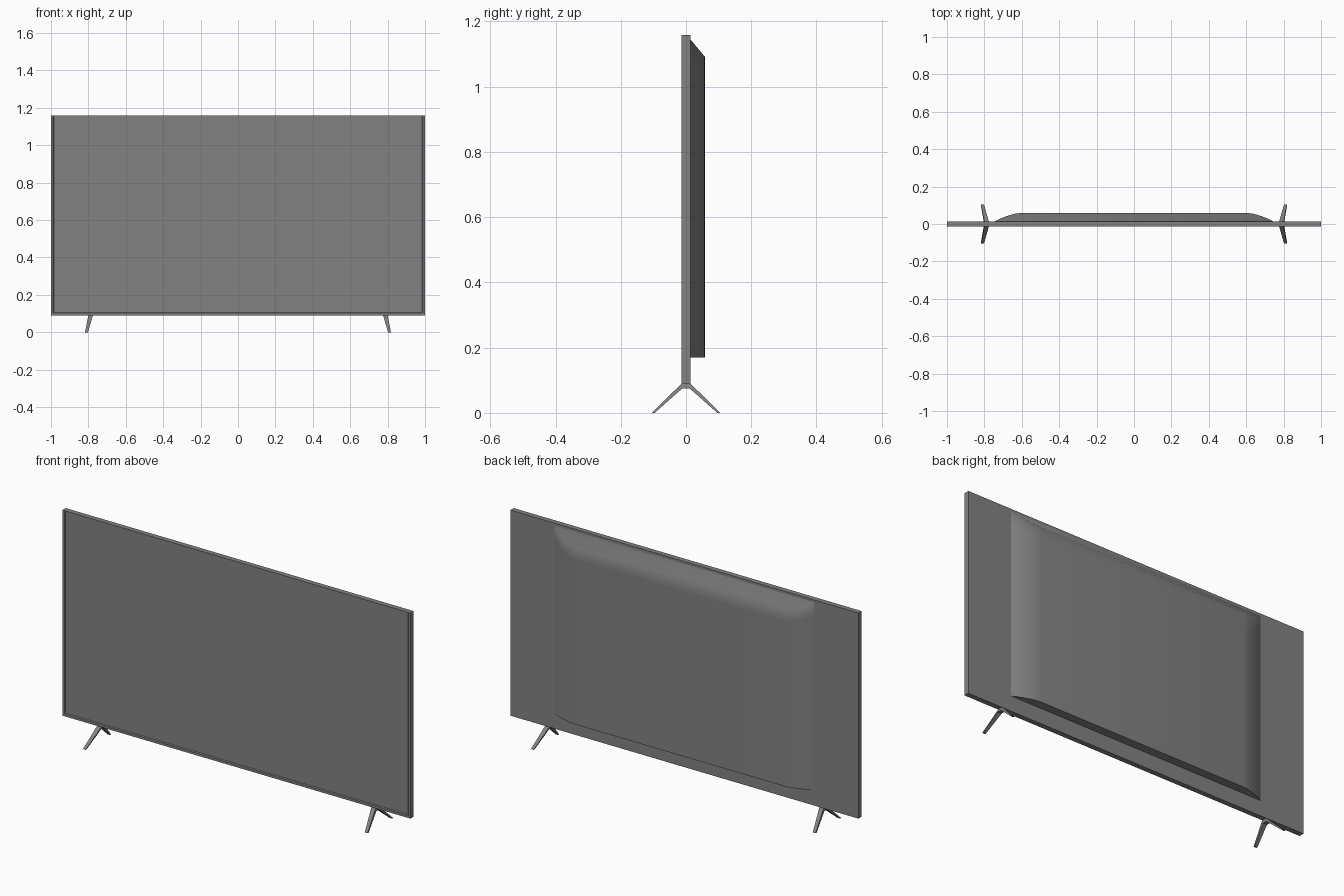
import bpy, bmesh

if "Cube" in bpy.data.objects:
    bpy.data.objects.remove(bpy.data.objects["Cube"])

TOP, BOTTOM, HALF_D = 1.158, 0.09, 0.0135

# Dark grey plastic for every part
dark = bpy.data.materials.new("dark_grey")
dark.diffuse_color = (0.225, 0.225, 0.225, 1)
dark.use_nodes = True
dark.node_tree.nodes["Principled BSDF"].inputs["Base Color"].default_value = dark.diffuse_color


def finish(bm, name, smooth=None):
    bmesh.ops.recalc_face_normals(bm, faces=bm.faces)
    me = bpy.data.meshes.new(name)
    bm.to_mesh(me)
    bm.free()
    me.materials.append(dark)
    ob = bpy.data.objects.new(name, me)
    bpy.context.collection.objects.link(ob)
    if smooth:
        bpy.ops.object.select_all(action='DESELECT')
        ob.select_set(True)
        bpy.context.view_layer.objects.active = ob
        bpy.ops.object.shade_smooth_by_angle(angle=smooth)
    return ob


def loft(bm, rings, caps=True):
    """Bridge equal-length closed rings of points."""
    vs = [[bm.verts.new(p) for p in r] for r in rings]
    n = len(rings[0])
    for a, b in zip(vs, vs[1:]):
        for i in range(n):
            j = (i + 1) % n
            bm.faces.new((a[i], a[j], b[j], b[i]))
    if caps:
        bm.faces.new(vs[0])
        bm.faces.new(vs[-1])


def rect(x, z0, z1, y):
    return [(-x, y, z0), (x, y, z0), (x, y, z1), (-x, y, z1)]


# Display panel: thin slab with a narrow bezel and a slightly recessed screen
bm = bmesh.new()
loft(bm, [rect(1, BOTTOM, TOP, HALF_D),
          rect(1, BOTTOM, TOP, -HALF_D),
          rect(0.988, BOTTOM + 0.012, TOP - 0.004, -HALF_D),
          rect(0.984, BOTTOM + 0.016, TOP - 0.005, -HALF_D + 0.004)])
finish(bm, "display_panel")

# Rear housing: curved-side profile, flat underside, sloped top blended smoothly
bm = bmesh.new()
side = [(0.745, HALF_D), (0.715, 0.029), (0.685, 0.041),
        (0.655, 0.050), (0.63, 0.056), (0.605, 0.059)]
profile = side + [(-x, y) for x, y in reversed(side)]
loft(bm, [[(x, y, 0.17) for x, y in profile],
          [(x, y, 1.08 - (y - HALF_D) * 1.2) for x, y in profile],
          [(x, y, 1.145 - (y - HALF_D) * 1.2) for x, y in profile]])
finish(bm, "rear_housing", 0.9)

# Feet: splayed inverted-V blades, tapering outwards towards the ground
outer = [(-0.105, 0), (-HALF_D, BOTTOM), (HALF_D, BOTTOM), (0.105, 0)]
inner = [(-0.096, 0), (-0.011, 0.075), (0.011, 0.075), (0.096, 0)]
for s, name in ((-1, "left_foot"), (1, "right_foot")):
    bm = bmesh.new()
    rings = []
    for o, i in zip(outer, inner):
        ring = []
        for (y, z), e in ((o, -1), (o, 1), (i, 1), (i, -1)):
            t = 1 - z / BOTTOM
            x = 0.788 + 0.022 * t + e * (0.012 - 0.004 * t)
            ring.append((s * x, y, z))
        rings.append(ring)
    loft(bm, rings)
    finish(bm, name)
